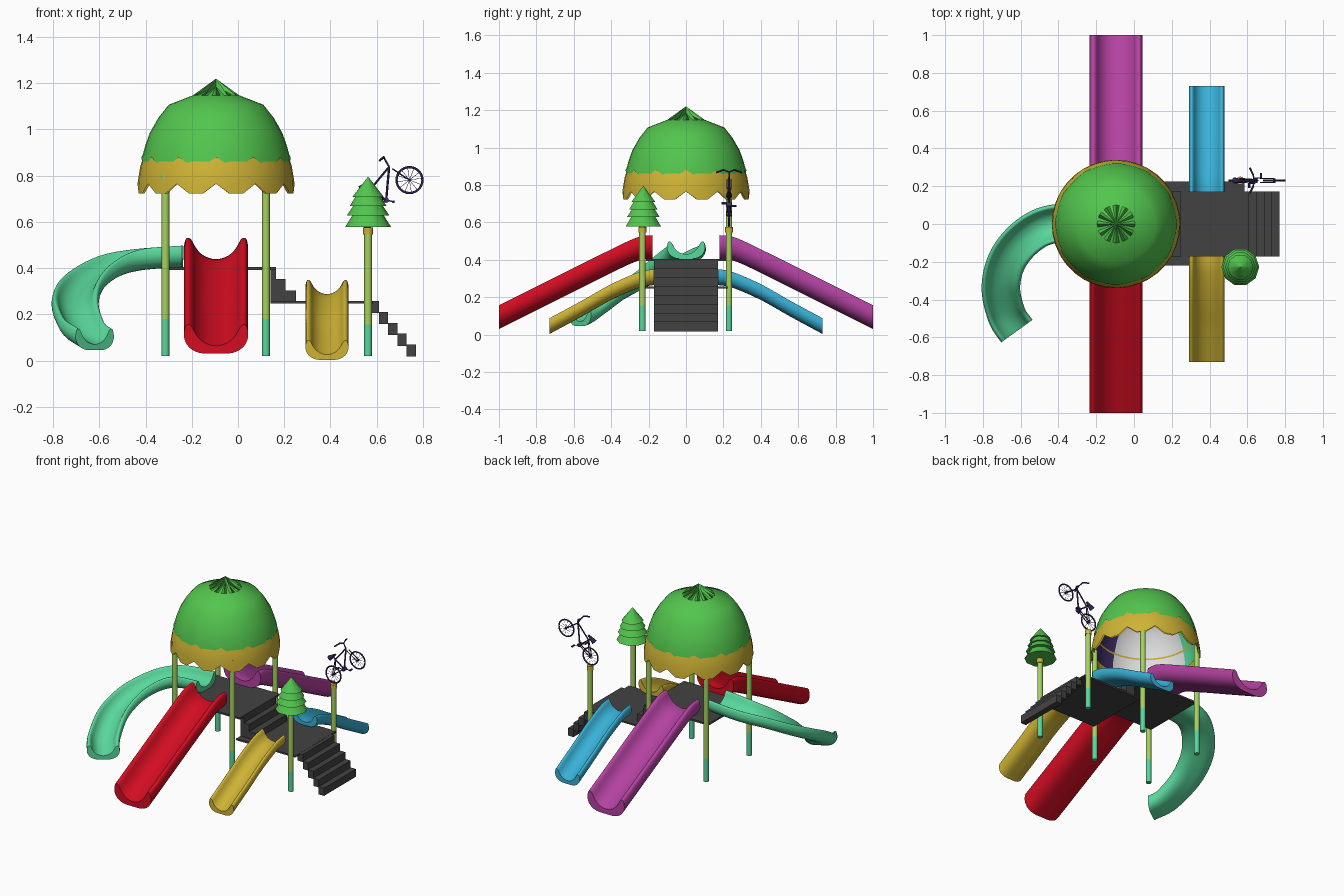
import bpy, bmesh, math
from mathutils import Vector

if "Cube" in bpy.data.objects:
    bpy.data.objects.remove(bpy.data.objects["Cube"])

COLS = {
    "leaf_green": (0.085, 0.56, 0.075), "yellow": (0.62, 0.45, 0.035),
    "red": (0.66, 0.004, 0.016), "magenta": (0.46, 0.055, 0.36),
    "sky_blue": (0.04, 0.44, 0.68), "turquoise": (0.1, 0.68, 0.33),
    "lime_post": (0.38, 0.64, 0.115), "dark_grey": (0.055, 0.055, 0.055),
    "white": (0.75, 0.75, 0.75), "indigo": (0.06, 0.03, 0.16),
}
MATS = {}
for n, c in COLS.items():
    MATS[n] = bpy.data.materials.new(n)
    MATS[n].diffuse_color = (*c, 1)


def finish(name, bm, *mats):
    bmesh.ops.remove_doubles(bm, verts=bm.verts, dist=1e-5)
    bmesh.ops.recalc_face_normals(bm, faces=bm.faces)
    me = bpy.data.meshes.new(name)
    bm.to_mesh(me)
    bm.free()
    for m in mats:
        me.materials.append(MATS[m])
    ob = bpy.data.objects.new(name, me)
    bpy.context.collection.objects.link(ob)
    return ob


def loft(bm, rings, caps=False):
    """Bridge closed rings of points."""
    vr = [[bm.verts.new(p) for p in r] for r in rings]
    n = len(vr[0])
    for a, b in zip(vr, vr[1:]):
        for i in range(n):
            j = (i + 1) % n
            bm.faces.new((a[i], a[j], b[j], b[i]))
    if caps:
        bm.faces.new(vr[0])
        bm.faces.new(vr[-1])


def catmull(pts, steps, closed=False):
    pts = [Vector(p) for p in pts]
    n = len(pts)
    get = (lambda i: pts[i % n]) if closed else (lambda i: pts[max(0, min(n - 1, i))])
    out = []
    for i in range(n if closed else n - 1):
        p0, p1, p2, p3 = (get(i + k) for k in (-1, 0, 1, 2))
        for s in range(steps):
            t = s / steps
            out.append(0.5 * (2 * p1 + (p2 - p0) * t + (2 * p0 - 5 * p1 + 4 * p2 - p3) * t * t
                              + (3 * p1 - p0 - 3 * p2 + p3) * t ** 3))
    return out if closed else out + [pts[-1]]


def rod(bm, p, q, r, n=8, r2=None):
    p, q = Vector(p), Vector(q)
    rot = (q - p).to_track_quat('Z', 'Y')
    ring = [Vector((math.cos(2 * math.pi * i / n), math.sin(2 * math.pi * i / n), 0)) for i in range(n)]
    loft(bm, [[c + rot @ (v * rad) for v in ring] for c, rad in ((p, r), (q, r if r2 is None else r2))], True)


def box(bm, x0, x1, y0, y1, z0, z1):
    loft(bm, [[(x0, y0, z), (x1, y0, z), (x1, y1, z), (x0, y1, z)] for z in (z0, z1)], True)


# ---- slides: trough section swept along a path ----
HALF = [(0, 0), (.25, .01), (.42, .1), (.495, .25), (.48, .4), (.44, .45), (.38, .42), (.3, .28), (.18, .17), (0, .12)]
SECTION = catmull([(x, z, 0) for x, z in HALF + [(-x, z) for x, z in HALF[-2:0:-1]]], 3, True)


def slide(name, path, width, mat):
    pts = catmull(path, 6)
    rings = []
    for i, p in enumerate(pts):
        d = pts[min(i + 1, len(pts) - 1)] - pts[max(i - 1, 0)]
        side = Vector((d.y, -d.x, 0)).normalized()
        rings.append([p + side * (s.x * width) + Vector((0, 0, s.y * width)) for s in SECTION])
    bm = bmesh.new()
    loft(bm, rings, True)
    finish(name, bm, mat)


BIG = [(.18, .405), (.27, .39), (.46, .30), (.73, .165), (1.0, .03)]
SMALL = [(.17, .265), (.25, .25), (.4, .185), (.56, .095), (.73, .003)]
for name, pts, x, w, sy, mat in (("front_big_slide", BIG, -.095, .28, -1, "red"),
                                 ("back_big_slide", BIG, -.095, .28, 1, "magenta"),
                                 ("front_small_slide", SMALL, .385, .187, -1, "yellow"),
                                 ("back_small_slide", SMALL, .385, .187, 1, "sky_blue")):
    slide(name, [(x, sy * y, z) for y, z in pts], w, mat)
slide("curved_slide", [(-.24, 0, .405), (-.43, 0, .39), (-.56, -.06, .355), (-.665, -.18, .28),
                       (-.705, -.33, .19), (-.675, -.48, .09), (-.62, -.567, .045)], .205, "turquoise")

# ---- decks and stairs ----
bm = bmesh.new()
box(bm, -.32, .165, -.215, .215, .392, .404)
finish("upper_deck", bm, "dark_grey")
bm = bmesh.new()
box(bm, .14, .585, -.22, .225, .247, .258)
finish("lower_deck", bm, "dark_grey")
bm = bmesh.new()
for i, x in enumerate((.165, .205, .25)):
    box(bm, .14, x, -.172, .172, .255, .404 - .05 * i)
finish("upper_stairs", bm, "dark_grey")
bm = bmesh.new()
for i in range(5):
    x = .57 + .04 * i
    box(bm, x, x + .04, -.172, .172, .205 - .047 * i, .257 - .047 * i)
finish("lower_stairs", bm, "dark_grey")

# ---- posts with turquoise feet, and caps on the short ones ----
for x, top, foot in ((-.314, .80, .18), (.121, .80, .18), (.563, .55, .155)):
    for y, tag in ((-.233, "front"), (.23, "back")):
        bm = bmesh.new()
        rod(bm, (x, y, .02), (x, y, foot), .017, 16)
        rod(bm, (x, y, foot), (x, y, top), .017, 16)
        ob = finish(f"{tag}_post", bm, "lime_post", "turquoise")
        for f in ob.data.polygons:
            f.material_index = int(f.center.z < foot - .01)
        if x > .5:
            bm = bmesh.new()
            rod(bm, (x, y, .545), (x, y, .575), .021, 16)
            finish(f"{tag}_post_cap", bm, "yellow")

# ---- tree ornament ----
bm = bmesh.new()
for z0, z1, r0, r1 in ((.577, .665, .1, .045), (.628, .705, .092, .04), (.668, .74, .08, .035), (.708, .795, .068, .001)):
    rod(bm, (.563, -.228, z0), (.563, -.228, z1), r0, 10, r1)
finish("tree_topper", bm, "leaf_green")

# ---- canopy: dome, skirt and lining, with twelve scallops ----
CX, N = -.095, 36


def shell(name, profile, notch, *mats):
    """Profile of (radius, z) from rim to top; the rim rises at each scallop."""
    rings = []
    for k, (r, z) in enumerate(profile):
        ring = []
        for i in range(N):
            a = 2 * math.pi * i / N
            lift = notch if k in (0, len(profile) - 1) and i % 3 == 0 and notch else 0
            ring.append((CX + r * math.cos(a), r * math.sin(a), z + lift))
        rings.append(ring)
    b = bmesh.new()
    loft(b, rings)
    return finish(name, b, *mats)


shell("canopy_skirt", [(.34, .722), (.337, .785), (.328, .84), (.31, .895), (.30, .895), (.318, .84),
                       (.327, .785), (.33, .722)], .043, "yellow")
shell("canopy_dome", [(.323, .845), (.318, .888), (.305, .935), (.287, .985), (.25, 1.05), (.205, 1.107),
                      (.1, 1.148), (0, 1.185)], .035, "leaf_green")
lining = shell("canopy_lining", [(.32, .775), (.313, .84), (.30, .9), (.277, .97), (.24, 1.035),
                                 (.195, 1.09), (0, 1.165)], 0, "white", "indigo", "turquoise", "sky_blue")
lining.data.flip_normals()
for f in lining.data.polygons:
    x, y = f.center.x - CX, f.center.y
    f.material_index = (0 if y < 0 else 2) if x < 0 else (1 if y < 0 else 3)

# ---- bicycle rearing up on the back post; (u, v) run along and above its wheelbase ----
TILT = math.atan2(.145, .182)
C, S = math.cos(TILT), math.sin(TILT)


def bike(u, v, w=0):
    return Vector((.56 + u * C - v * S, .23 + w, .636 + u * S + v * C))


REAR, FRONT, CRANK = (0, 0), (.233, 0), (.1, -.005)
for name, (u, v) in (("rear_wheel", REAR), ("front_wheel", FRONT)):
    bm = bmesh.new()
    rings = []
    for i in range(29):
        a = 2 * math.pi * i / 28
        rings.append([bike(u + (.056 + .005 * math.cos(t)) * math.cos(a),
                           v + (.056 + .005 * math.cos(t)) * math.sin(a), .005 * math.sin(t))
                      for t in (k * math.pi / 3 for k in range(6))])
    loft(bm, rings)
    for i in range(12):
        a = math.pi * i / 6
        rod(bm, bike(u, v), bike(u + .054 * math.cos(a), v + .054 * math.sin(a)), .001, 4)
    rod(bm, bike(u, v, -.012), bike(u, v, .012), .006)
    finish("bicycle_" + name, bm, "indigo")

bm = bmesh.new()
SEAT, HEAD, BAR = (.072, .095), (.2, .1), (.205, .135)
for a, b, r in ((CRANK, SEAT, .0045), (CRANK, HEAD, .005), ((.08, .075), HEAD, .0045), (HEAD, BAR, .004)):
    rod(bm, bike(*a), bike(*b), r)
for w in (-.011, .011):
    rod(bm, bike(*REAR, w), bike(*CRANK, w / 2), .003)
    rod(bm, bike(*REAR, w), bike(.08, .075, w / 3), .003)
    rod(bm, bike(*FRONT, w), bike(.205, .085, w), .003)
finish("bicycle_frame", bm, "indigo")

bm = bmesh.new()
for s in (-1, 1):
    rod(bm, bike(*BAR), bike(.208, .147, s * .03), .004)
    rod(bm, bike(.208, .147, s * .03), bike(.185, .147, s * .067), .005)
finish("bicycle_handlebar", bm, "indigo")

bm = bmesh.new()
rod(bm, bike(.042, .1), bike(.1, .1), .017, 8, .006)
finish("bicycle_saddle", bm, "indigo")

bm = bmesh.new()
rod(bm, bike(*CRANK, -.014), bike(*CRANK, .014), .012, 12)
for s in (-1, 1):
    tip = (CRANK[0] + s * .02, CRANK[1] - s * .025)
    rod(bm, bike(*CRANK, s * .014), bike(*tip, s * .014), .003)
    rod(bm, bike(*tip, s * .014), bike(*tip, s * .04), .006)
finish("bicycle_pedals", bm, "indigo")

# ---- smooth shading with sharp edges kept ----
for ob in bpy.context.collection.objects:
    ob.select_set(True)
    bpy.context.view_layer.objects.active = ob
bpy.ops.object.shade_smooth_by_angle(angle=math.radians(35))

for m in bpy.data.materials:
    if m.users and not m.is_grease_pencil:
        m.use_nodes = True
        m.node_tree.nodes["Principled BSDF"].inputs["Base Color"].default_value = m.diffuse_color
